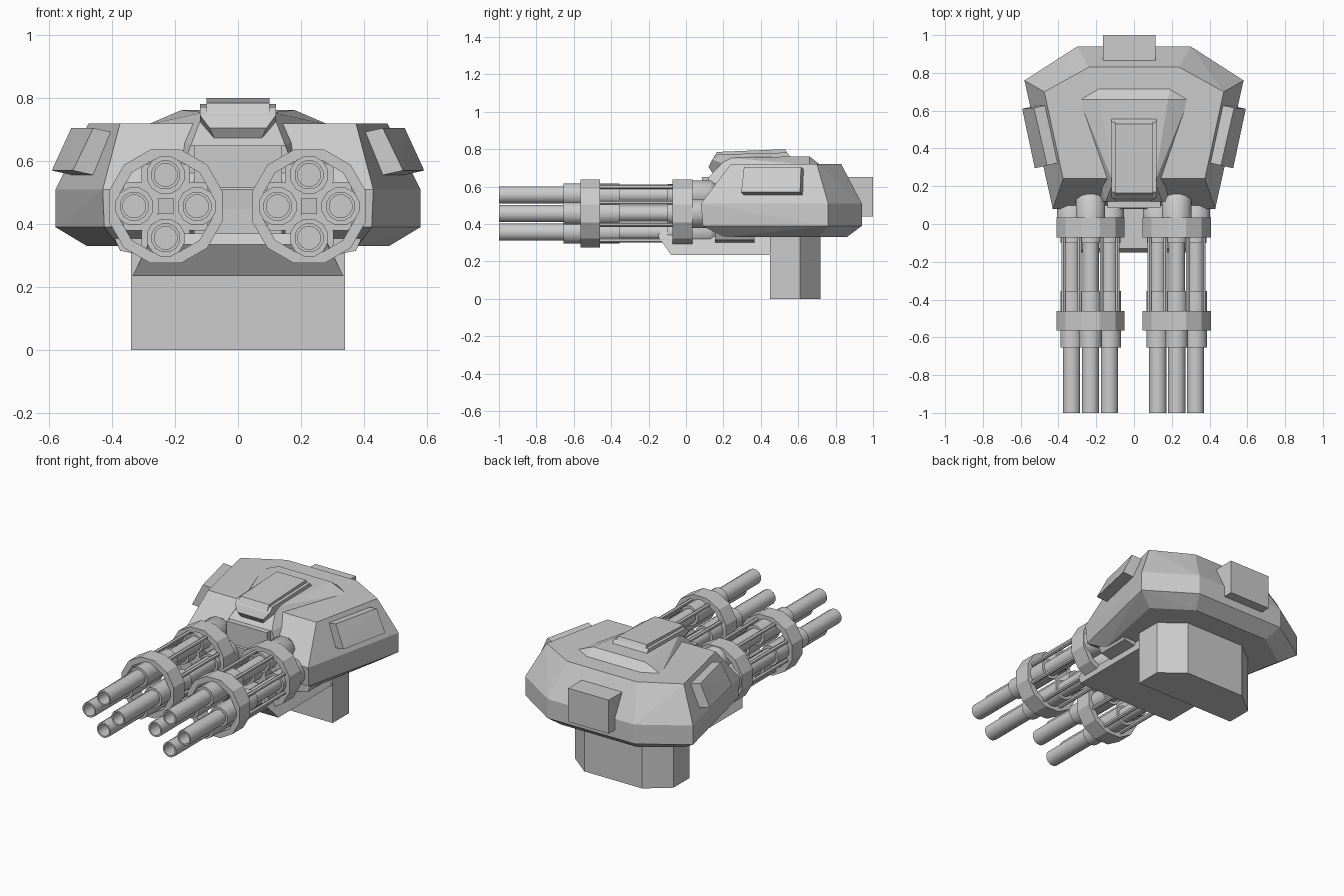
import bpy, bmesh, math
from mathutils import Vector

if "Cube" in bpy.data.objects:
    bpy.data.objects.remove(bpy.data.objects["Cube"])


def finish(bm, name):
    bmesh.ops.recalc_face_normals(bm, faces=bm.faces)
    me = bpy.data.meshes.new(name)
    bm.to_mesh(me)
    bm.free()
    ob = bpy.data.objects.new(name, me)
    bpy.context.collection.objects.link(ob)
    return ob


def solid(name, pts, mirror=False):
    """Convex faceted block; mirror adds the points reflected in x."""
    bm = bmesh.new()
    pts = list(pts) + ([(-x, y, z) for x, y, z in pts] if mirror else [])
    for p in pts:
        bm.verts.new(p)
    res = bmesh.ops.convex_hull(bm, input=bm.verts[:])
    junk = {g for g in res["geom_interior"] + res["geom_unused"]
            if isinstance(g, bmesh.types.BMVert)}
    bmesh.ops.delete(bm, geom=list(junk), context='VERTS')
    bmesh.ops.dissolve_limit(bm, angle_limit=0.02, verts=bm.verts[:], edges=bm.edges[:])
    return finish(bm, name)


def box(name, x0, x1, y0, y1, z0, z1):
    return solid(name, [(x, y, z) for x in (x0, x1) for y in (y0, y1) for z in (z0, z1)])


def turned(name, cx, cz, profile, sides, closed=False, smooth=True):
    """Revolve (radius, y) points about an axis along y."""
    bm = bmesh.new()
    loops = []
    for r, y in profile:
        loops.append([bm.verts.new((cx + r * math.cos(a), y, cz + r * math.sin(a)))
                      for a in ((i + .5) * math.tau / sides for i in range(sides))])
    n = len(loops)
    for k in range(n if closed else n - 1):
        a, b = loops[k], loops[(k + 1) % n]
        for i in range(sides):
            j = (i + 1) % sides
            bm.faces.new((a[i], a[j], b[j], b[i]))
    if not closed:
        bm.faces.new(loops[0])
        bm.faces.new(loops[-1])
    ob = finish(bm, name)
    if smooth:
        bpy.context.view_layer.objects.active = ob
        ob.select_set(True)
        bpy.ops.object.shade_smooth_by_angle(angle=math.radians(40))
        ob.select_set(False)
    return ob


# Armoured hull: half outlines at four heights
layers = [
    (.33, [(.38, .20), (.48, .71), (.26, .86)]),
    (.39, [(.425, .09), (.58, .76), (.30, .94)]),
    (.51, [(.43, .08), (.58, .76), (.30, .94)]),
    (.72, [(.375, .24), (.475, .70), (.24, .83)]),
]
solid("hull", [(x, y, z) for z, ring in layers for x, y in ring], True)

# Raised roof deck and the block between the guns
solid("roof_deck", [(.18, .66, .762), (.11, .22, .755), (.29, .66, .715),
                    (.19, .72, .715), (.15, .12, .65), (.20, .12, .52), (.20, .66, .6)], True)
box("front_block", -.14, .14, .085, .3, .35, .65)

# Pedestal and the wide cradle under the guns
solid("pedestal", [(x, y, z) for z in (0, .36)
                   for x, y in ((.34, .45), (.34, .61), (.20, .72))], True)
solid("gun_cradle", [(.335, .46, .235), (.335, -.08, .235), (.285, -.15, .335),
                     (.27, -.13, .37), (.27, .46, .37)], True)

# Roof sight: body and cover plate
solid("sight_body", [(.09, .12, .705), (.12, .14, .745), (.12, .17, .772), (.12, .54, .782),
                     (.12, .56, .755), (.12, .25, .70), (.07, .15, .66), (.08, .4, .70)], True)
solid("sight_cover", [(.10, .145, .75), (.10, .165, .785), (.10, .53, .80),
                      (.10, .55, .765)], True)

# Rear box
box("rear_box", -.165, .115, .80, 1.0, .44, .65)

# Side armour plates and under-hull brackets
for s, side in ((-1, "left"), (1, "right")):
    outer = [(.525, .295, .57), (.46, .31, .705), (.592, .61, .57), (.53, .615, .705)]
    inner = [(x - .09, y + .02, z - .02) for x, y, z in outer]
    solid(side + "_armour_plate", [(s * x, y, z) for x, y, z in outer + inner])
    solid(side + "_under_bracket", [(s * x, y, z) for y in (.155, .365)
                                    for x, z in ((.30, .30), (.375, .315), (.40, .37), (.30, .38))])

# Two rotary guns
CZ, OFF = .456, .1
for cx, side in ((-.23, "left"), (.226, "right")):
    for k, (y0, y1) in enumerate(((-.565, -.46), (-.072, .035))):
        turned(f"{side}_gun_ring_{k}", cx, CZ,
               [(.187, y0), (.187, y1), (.152, y1), (.152, y0)], 12, True, False)
    for k in range(4):
        a = k * math.pi / 2
        bx, bz = cx + OFF * math.cos(a), CZ + OFF * math.sin(a)
        # hollow muzzle, front sleeve and rear breech in one turned profile
        turned(f"{side}_barrel_{k}", bx, bz,
               [(.037, -.75), (.037, -1), (.047, -1), (.047, -.655), (.062, -.655), (.062, -.355),
                (.045, -.355), (.045, -.10), (.06, -.10), (.06, -.02), (.08, -.02),
                (.08, .13), (.06, .16), (.03, .17)], 12)
    for k in range(8):
        a = (k + .5) * math.pi / 4
        turned(f"{side}_tie_rod_{k}", cx + .155 * math.cos(a), CZ + .155 * math.sin(a),
               [(.012, -.48), (.012, -.05)], 6)
